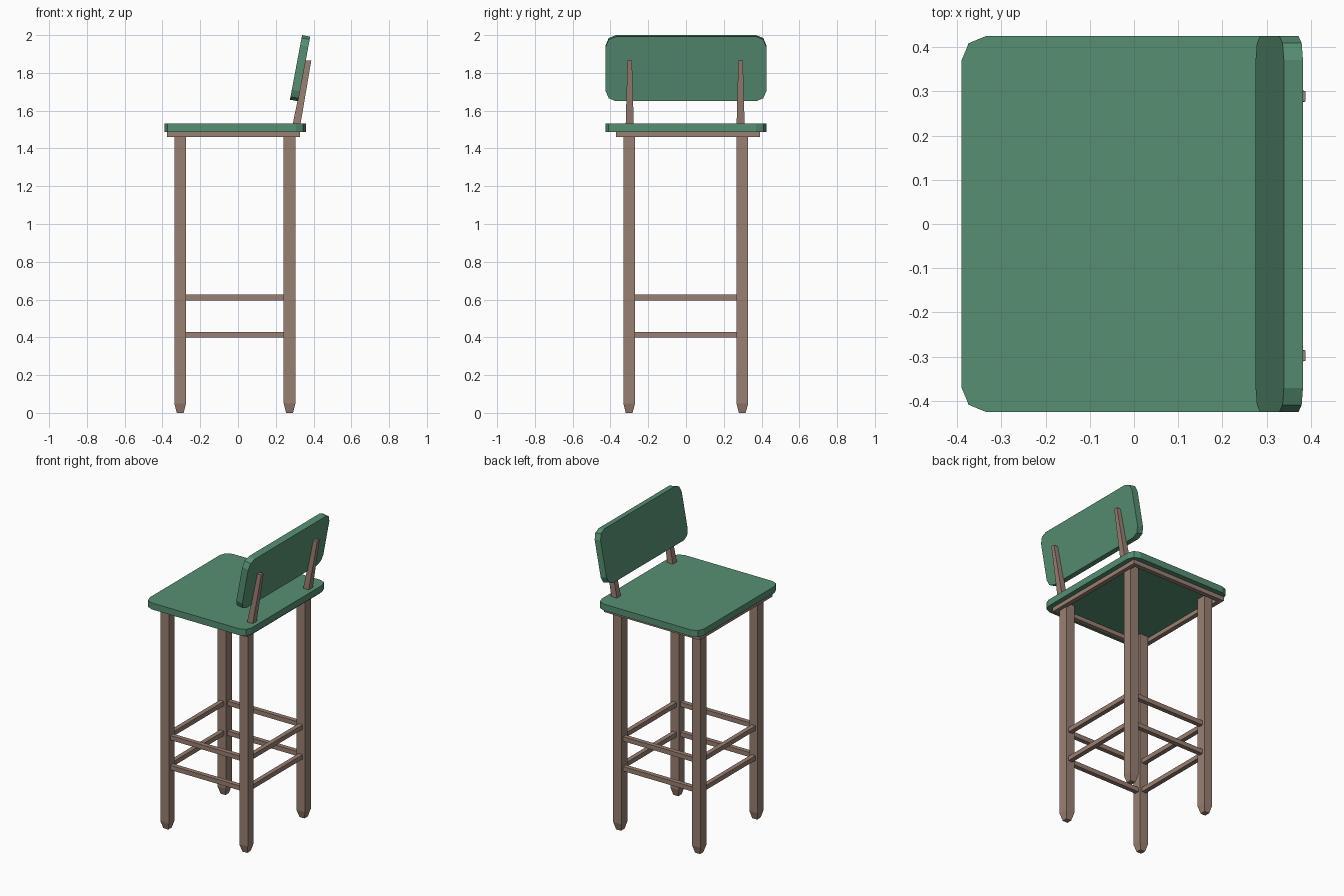
import bpy, bmesh, math
from mathutils import Matrix, Vector

if "Cube" in bpy.data.objects:
    bpy.data.objects.remove(bpy.data.objects["Cube"])


def material(name, rgb):
    m = bpy.data.materials.new(name)
    m.diffuse_color = (*rgb, 1)
    m.use_nodes = True
    m.node_tree.nodes["Principled BSDF"].inputs["Base Color"].default_value = m.diffuse_color
    return m


GREEN = material("green upholstery", (0.095, 0.275, 0.17))
BROWN = material("brown wood", (0.32, 0.215, 0.17))


def finish(bm, name, mat):
    bmesh.ops.recalc_face_normals(bm, faces=bm.faces)
    me = bpy.data.meshes.new(name)
    bm.to_mesh(me)
    bm.free()
    me.materials.append(mat)
    ob = bpy.data.objects.new(name, me)
    bpy.context.collection.objects.link(ob)
    return ob


def box(name, lo, hi, mat):
    lo, hi = Vector(lo), Vector(hi)
    bm = bmesh.new()
    bmesh.ops.create_cube(bm, size=1)
    for v in bm.verts:
        v.co = (lo + hi) / 2 + v.co * (hi - lo)
    return finish(bm, name, mat)


def loft(name, sections, mat):
    """Rectangular rings (x0, x1, y0, y1, z) skinned into a closed bar."""
    bm = bmesh.new()
    rings = []
    for x0, x1, y0, y1, z in sections:
        rings.append([bm.verts.new(p) for p in
                      ((x0, y0, z), (x1, y0, z), (x1, y1, z), (x0, y1, z))])
    for a, b in zip(rings, rings[1:]):
        for i in range(4):
            j = (i + 1) % 4
            bm.faces.new((a[i], a[j], b[j], b[i]))
    bm.faces.new(rings[0])
    bm.faces.new(rings[-1])
    return finish(bm, name, mat)


def rounded_slab(name, sx, sy, sz, axis, matrix, mat):
    """Slab whose four edges along the given axis get two-facet corners."""
    bm = bmesh.new()
    bmesh.ops.create_cube(bm, size=1, matrix=Matrix.Diagonal((sx, sy, sz, 1)))
    edges = [e for e in bm.edges
             if abs((e.verts[0].co - e.verts[1].co).normalized()[axis]) > 0.9]
    bmesh.ops.bevel(bm, geom=edges, offset=0.054, segments=2, profile=0.5,
                    affect='EDGES')
    bm.transform(matrix)
    return finish(bm, name, mat)


# Seat
rounded_slab("seat", 0.75, 0.85, 0.043, 2,
             Matrix.Translation((-0.015, 0, 1.5095)), GREEN)

# Backrest panel, leaning back
TILT = math.radians(10.6)
rounded_slab("backrest", 0.044, 0.85, 0.348, 0,
             Matrix.Translation((0.3288, 0, 1.825)) @ Matrix.Rotation(TILT, 4, 'Y'),
             GREEN)

# Apron rails under the seat
X0, X1, Y0, Y1, W = -0.376, 0.328, -0.371, 0.391, 0.03
Z0, Z1 = 1.46, 1.489
box("front_apron", (X0, Y0, Z0), (X1, Y0 + W, Z1), BROWN)
box("back_apron", (X0, Y1 - W, Z0), (X1, Y1, Z1), BROWN)
box("left_apron", (X0, Y0 + W, Z0), (X0 + W, Y1 - W, Z1), BROWN)
box("right_apron", (X1 - W, Y0 + W, Z0), (X1, Y1 - W, Z1), BROWN)

# Legs with tapered feet
LX, LY, H = (-0.306, 0.273), (-0.301, 0.298), 0.031
for xn, x in zip(("left", "right"), LX):
    for yn, y in zip(("front", "back"), LY):
        rings = [(x - r, x + r, y - r, y + r, z)
                 for r, z in ((0.018, 0), (H, 0.05), (H, 1.489))]
        loft(f"{yn}_{xn}_leg", rings, BROWN)

# Two tiers of stretchers between the legs
B = 0.015
for tier, z in (("lower", 0.413), ("upper", 0.611)):
    for n, y in zip(("front", "back"), LY):
        box(f"{tier}_{n}_stretcher", (LX[0] + H, y - B, z - B),
            (LX[1] - H, y + B, z + B), BROWN)
    for n, x in zip(("left", "right"), LX):
        box(f"{tier}_{n}_stretcher", (x - B, LY[0] + H, z - B),
            (x + B, LY[1] - H, z + B), BROWN)

# Tapered posts carrying the backrest
for n, y in (("front", -0.298), ("back", 0.289)):
    loft(f"{n}_backrest_post",
         [(0.284, 0.326, y - 0.022, y + 0.022, 1.50),
          (0.358, 0.388, y - 0.012, y + 0.012, 1.865)], BROWN)
